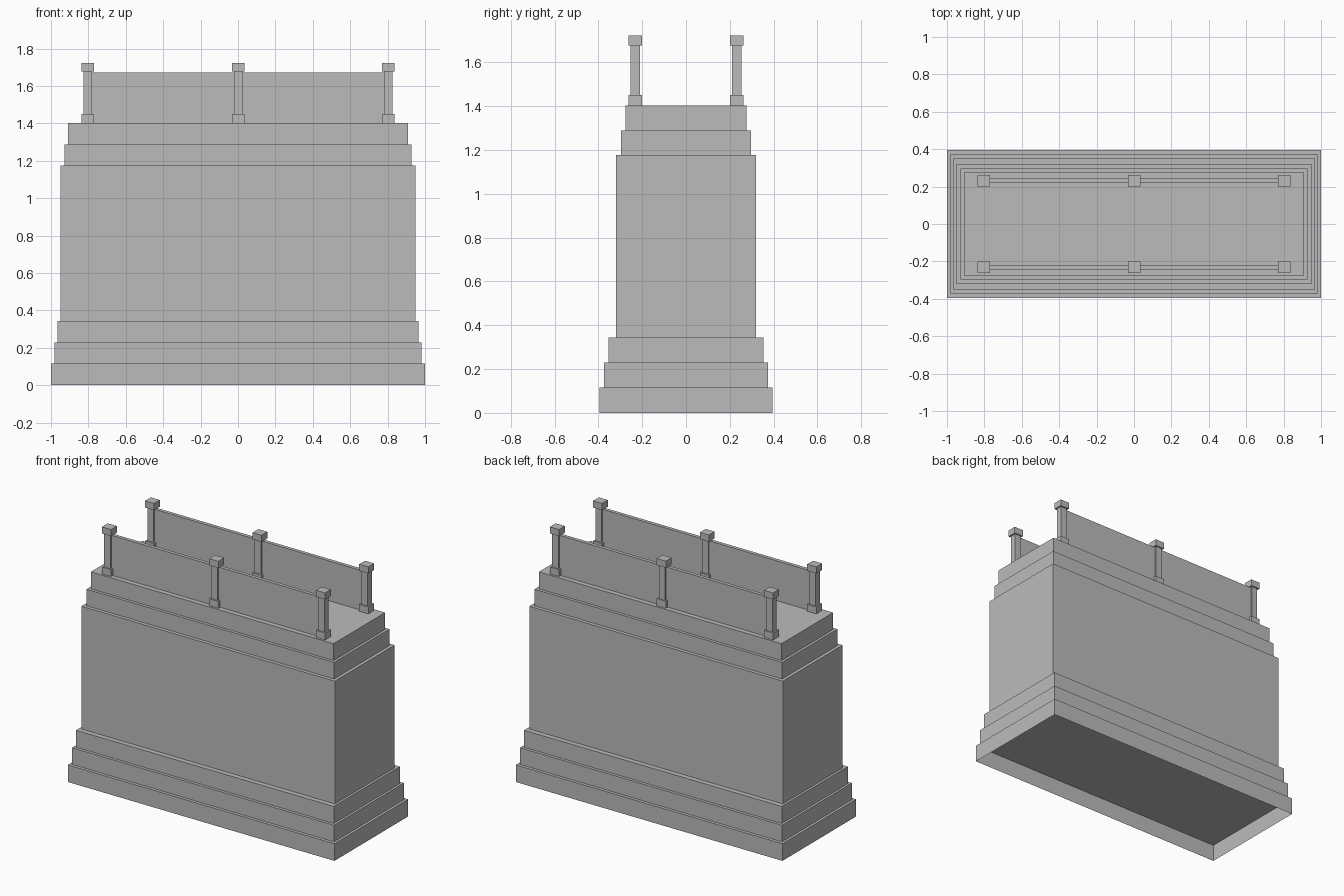
import bpy
import bmesh

default = bpy.data.objects.get("Cube")
if default:
    bpy.data.objects.remove(default, do_unlink=True)

# One plain stone colour
stone = bpy.data.materials.new("grey_stone")
stone.use_nodes = True
colour = (0.5, 0.5, 0.5, 1.0)
stone.diffuse_color = colour
bsdf = next(n for n in stone.node_tree.nodes if n.type == "BSDF_PRINCIPLED")
bsdf.inputs["Base Color"].default_value = colour


def block(name, x, y, half_x, half_y, z0, z1, open_bottom=False):
    """Rectangular block, optionally without its bottom face."""
    bm = bmesh.new()
    bmesh.ops.create_cube(bm, size=2)
    for v in bm.verts:
        v.co = (x + v.co.x * half_x, y + v.co.y * half_y,
                z1 if v.co.z > 0 else z0)
    if open_bottom:
        bm.normal_update()
        bottom = [f for f in bm.faces if f.normal.z < -0.5]
        bmesh.ops.delete(bm, geom=bottom, context="FACES_ONLY")
    mesh = bpy.data.meshes.new(name)
    bm.to_mesh(mesh)
    bm.free()
    mesh.materials.append(stone)
    obj = bpy.data.objects.new(name, mesh)
    bpy.context.collection.objects.link(obj)
    return obj


# Stacked tiers: name, half width, half depth, top height
tiers = [
    ("lower_step", 1.0, 0.395, 0.116),
    ("middle_step", 0.982, 0.374, 0.229),
    ("upper_step", 0.966, 0.354, 0.344),
    ("main_body", 0.95, 0.32, 1.176),
    ("lower_cornice", 0.928, 0.296, 1.288),
    ("upper_cornice", 0.91, 0.276, 1.403),
]
base = 0.0
for name, half_x, half_y, top in tiers:
    # The lowest step is hollow underneath
    block(name, 0, 0, half_x, half_y, base, top, open_bottom=(base == 0.0))
    base = top
deck = base

# Parapets: a thin panel and three posts along each long side
POST_TOP = 1.722
CAP_BOTTOM = 1.677
FOOT_TOP = 1.45
for side, y in (("front", -0.231), ("back", 0.231)):
    block(f"{side}_panel", 0, y, 0.803, 0.012, deck, 1.673)
    for place, x in (("right", -0.803), ("middle", 0.002), ("left", 0.803)):
        post = f"{side}_{place}_post"
        block(f"{post}_foot", x, y, 0.034, 0.031, deck, FOOT_TOP)
        block(f"{post}_shaft", x, y, 0.023, 0.022, FOOT_TOP, CAP_BOTTOM)
        block(f"{post}_cap", x, y, 0.034, 0.031, CAP_BOTTOM, POST_TOP)
